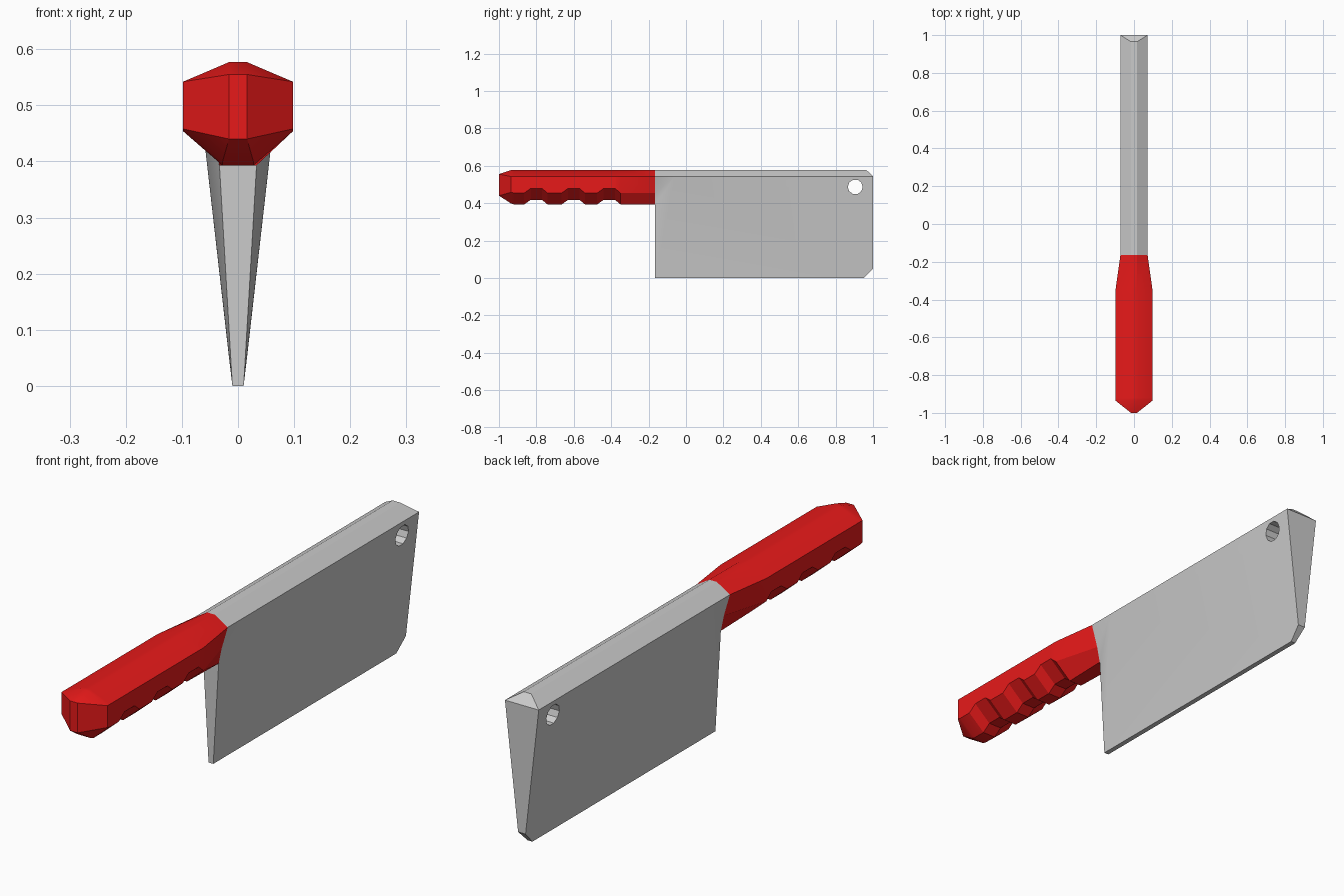
import bpy, bmesh, math
from mathutils import Matrix

if "Cube" in bpy.data.objects:
    bpy.data.objects.remove(bpy.data.objects["Cube"])


def make_object(name, bm):
    bmesh.ops.remove_doubles(bm, verts=bm.verts, dist=1e-4)
    bmesh.ops.dissolve_degenerate(bm, edges=bm.edges, dist=1e-4)
    bmesh.ops.recalc_face_normals(bm, faces=bm.faces)
    mesh = bpy.data.meshes.new(name)
    bm.to_mesh(mesh)
    bm.free()
    ob = bpy.data.objects.new(name, mesh)
    bpy.context.collection.objects.link(ob)
    return ob


def shade(ob):
    bpy.ops.object.select_all(action='DESELECT')
    ob.select_set(True)
    bpy.context.view_layer.objects.active = ob
    bpy.ops.object.shade_smooth_by_angle(angle=math.radians(25))


# Blade: half-side points (x, y, z), mirrored and joined across the centre
P = {
    'ridge_back': (0.016, -0.165, 0.577), 'ridge_tip': (0.016, 0.965, 0.577),
    'tip_top': (0.072, 1.0, 0.543), 'tip_low': (0.016, 1.0, 0.05),
    'edge_tip': (0.01, 0.95, 0.0), 'edge_back': (0.01, -0.165, 0.0),
    'neck_low': (0.033, -0.165, 0.392), 'neck_mid': (0.046, -0.165, 0.455),
    'neck_top': (0.072, -0.165, 0.543), 'blend': (0.072, -0.06, 0.543),
}
SIDE = [
    ('blend', 'neck_top', 'neck_mid'), ('blend', 'neck_mid', 'neck_low'),
    ('blend', 'neck_low', 'edge_back'),
    ('blend', 'edge_back', 'edge_tip', 'tip_low', 'tip_top'),
    ('ridge_back', 'neck_top', 'blend', 'tip_top', 'ridge_tip'),
]
RIM = ['ridge_tip', 'tip_top', 'tip_low', 'edge_tip', 'edge_back',
       'neck_low', 'neck_mid', 'neck_top', 'ridge_back']
bm = bmesh.new()
right = {k: bm.verts.new(p) for k, p in P.items()}
left = {k: bm.verts.new((-x, y, z)) for k, (x, y, z) in P.items()}
for face in SIDE:
    bm.faces.new([right[k] for k in face])
    bm.faces.new([left[k] for k in reversed(face)])
for a, b in zip(RIM, RIM[1:] + RIM[:1]):
    bm.faces.new((right[a], right[b], left[b], left[a]))
blade = make_object('blade', bm)

# Hanging hole through the blade
bm = bmesh.new()
bmesh.ops.create_cone(bm, cap_ends=True, segments=10, radius1=0.04, radius2=0.04, depth=0.4,
                      matrix=Matrix.Translation((0, 0.905, 0.487)) @ Matrix.Rotation(math.pi / 2, 4, 'Y'))
cutter = make_object('hole_cutter', bm)
cutter.hide_render = True
mod = blade.modifiers.new('hole', 'BOOLEAN')
mod.operation = 'DIFFERENCE'
mod.solver = 'EXACT'
mod.object = cutter
bpy.context.view_layer.objects.active = blade
bpy.ops.object.modifier_apply(modifier=mod.name)
bpy.data.objects.remove(cutter)
shade(blade)

# Handle: eight-sided sections lofted along y, with finger grooves underneath


def section(y, w=0.098, w_low=0.098, b=0.028, top=0.577, up=0.542, low=0.454, bot=0.393):
    half = [(0.016, top), (w, up), (w_low, low), (b, bot)]
    return [(x, y, z) for x, z in half] + [(-x, y, z) for x, z in reversed(half)]


sections = [section(-1.0, 0.016, 0.016, 0.016, 0.555, 0.555, 0.44, 0.44),
            section(-0.935, low=0.458, bot=0.398), section(-0.92), section(-0.87)]
for c in (-0.8, -0.6, -0.41):
    for dy, lift in ((-0.065, 0.0), (-0.03, 0.025), (0.03, 0.025), (0.06, 0.0)):
        sections.append(section(c + dy, low=0.454 + lift, bot=0.393 + lift))
sections.append(section(-0.165, 0.072, 0.046, 0.033, up=0.543, low=0.455))

bm = bmesh.new()
rings = [[bm.verts.new(p) for p in s] for s in sections]
for r0, r1 in zip(rings, rings[1:]):
    for i in range(8):
        j = (i + 1) % 8
        bm.faces.new((r0[i], r0[j], r1[j], r1[i]))
bm.faces.new(rings[0])
bm.faces.new(rings[-1])
handle = make_object('handle', bm)
red = bpy.data.materials.new('red_grip')
red.diffuse_color = (0.8, 0.01, 0.01, 1)
red.use_nodes = True
red.node_tree.nodes["Principled BSDF"].inputs["Base Color"].default_value = red.diffuse_color
handle.data.materials.append(red)
shade(handle)
